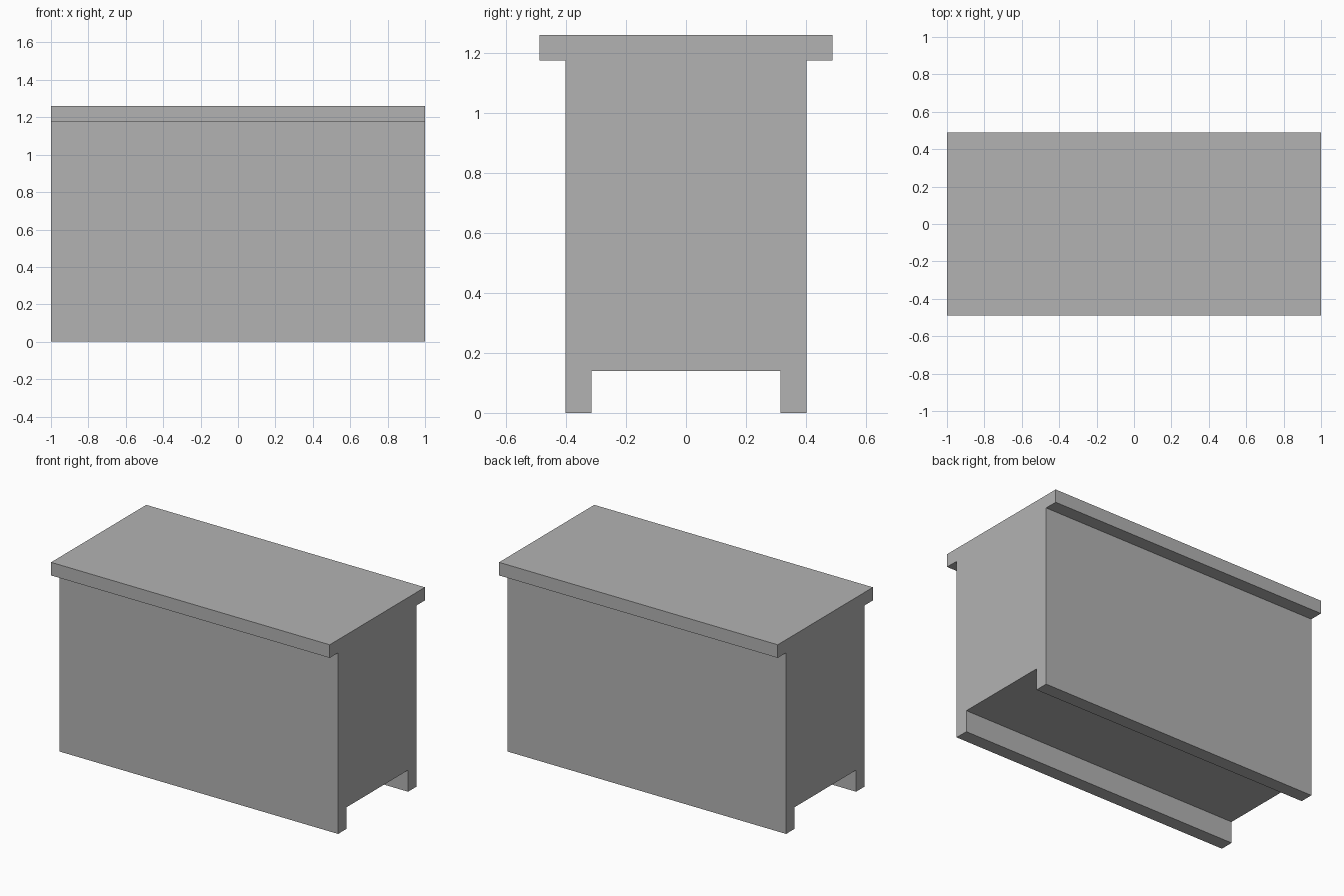
import bpy
import bmesh
from mathutils import Vector

cube = bpy.data.objects.get("Cube")
if cube:
    bpy.data.objects.remove(cube, do_unlink=True)

# Single plain grey
grey = bpy.data.materials.new("plain_grey")
grey.use_nodes = True
colour = (0.45, 0.45, 0.45, 1)
grey.diffuse_color = colour
grey.node_tree.nodes["Principled BSDF"].inputs["Base Color"].default_value = colour

LENGTH = 2.0

# Half of the end profile (y, z): underside recess, runner, wall, overhanging top
half = [(0.315, 0.14), (0.315, 0), (0.402, 0), (0.402, 1.175), (0.488, 1.175), (0.488, 1.26)]
profile = half + [(-y, z) for y, z in reversed(half)]

# Extrude the profile along the length
bm = bmesh.new()
end = bm.faces.new([bm.verts.new((-LENGTH / 2, y, z)) for y, z in profile])
swept = bmesh.ops.extrude_face_region(bm, geom=[end])["geom"]
bmesh.ops.translate(bm, vec=Vector((LENGTH, 0, 0)),
                    verts=[v for v in swept if isinstance(v, bmesh.types.BMVert)])
bmesh.ops.recalc_face_normals(bm, faces=bm.faces)

mesh = bpy.data.meshes.new("counter_body")
bm.to_mesh(mesh)
bm.free()
mesh.materials.append(grey)
body = bpy.data.objects.new("counter_body", mesh)
bpy.context.collection.objects.link(body)
